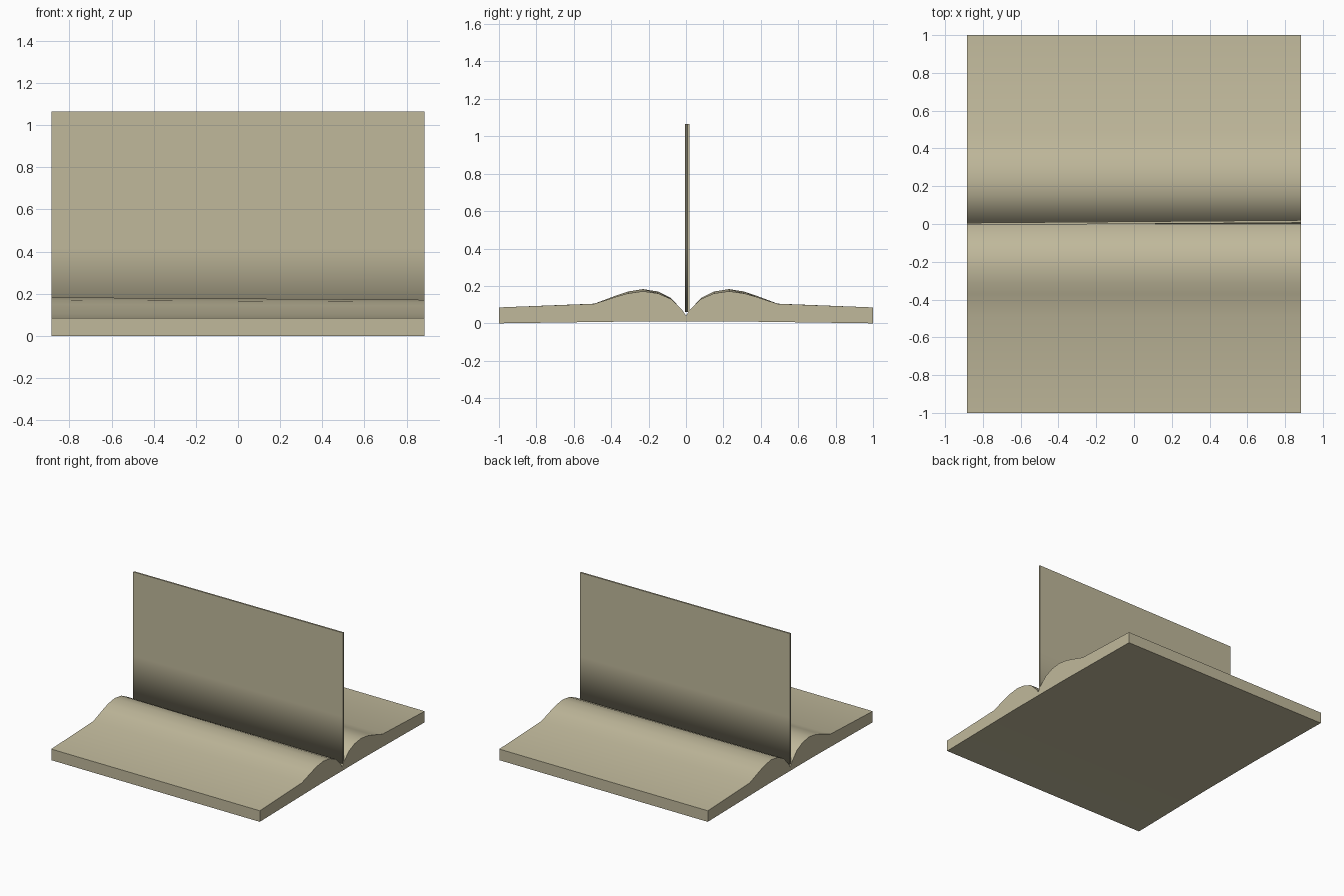
import bpy, bmesh, math

if "Cube" in bpy.data.objects:
    bpy.data.objects.remove(bpy.data.objects["Cube"])

HALF_X = 0.885

paper = bpy.data.materials.new("aged_paper")
paper.diffuse_color = (0.53, 0.485, 0.33, 1)
paper.use_nodes = True
paper.node_tree.nodes["Principled BSDF"].inputs["Base Color"].default_value = paper.diffuse_color


def loft(name, left, right):
    """Solid between two matching (y, z) outlines at the left and right ends."""
    bm = bmesh.new()
    a = [bm.verts.new((-HALF_X, y, z)) for y, z in left]
    b = [bm.verts.new((HALF_X, y, z)) for y, z in right]
    n = len(a)
    for i in range(n):
        j = (i + 1) % n
        bm.faces.new((a[i], a[j], b[j], b[i]))
    bm.faces.new(a)
    bm.faces.new(b)
    bmesh.ops.recalc_face_normals(bm, faces=bm.faces)
    for f in bm.faces:
        f.smooth = True
    mesh = bpy.data.meshes.new(name)
    bm.to_mesh(mesh)
    bm.free()
    mesh.materials.append(paper)
    ob = bpy.data.objects.new(name, mesh)
    bpy.context.collection.objects.link(ob)
    return ob


# Open book block: half of the curved upper outline, from gutter to fore edge
half = [(0.02, 0.07), (0.08, 0.135), (0.15, 0.17), (0.23, 0.183),
        (0.31, 0.17), (0.37, 0.15), (0.49, 0.105), (1.0, 0.085)]


def book_outline(swell):
    side = [(y, 0.1 + (z - 0.1) * swell if z > 0.1 else z) for y, z in half]
    top = [(-y, z) for y, z in reversed(side)] + [(0, 0.04)] + side
    return top + [(1, 0), (0.27, 0.01), (-0.27, 0.01), (-1, 0)]


book = loft("open_book", book_outline(1.0), book_outline(0.86))
bpy.context.view_layer.objects.active = book
book.select_set(True)
bpy.ops.object.shade_smooth_by_angle(angle=math.radians(40))


# Single upright leaf, slightly turned about the vertical
def leaf_outline(front, back):
    return [(front, 0.06), (front, 0.42), (front, 1.065),
            (back, 1.065), (back, 0.42), (back, 0.06)]


leaf = loft("upright_leaf", leaf_outline(-0.006, 0.006), leaf_outline(0.007, 0.02))
# The rim is crisp; the bound lower edge is softly shaded
bm = bmesh.new()
bm.from_mesh(leaf.data)
for e in bm.edges:
    if e.calc_face_angle(0) > 1:
        e.smooth = all(v.co.z < 0.1 for v in e.verts) and \
            abs(e.verts[0].co.x - e.verts[1].co.x) > 1
bm.to_mesh(leaf.data)
bm.free()
